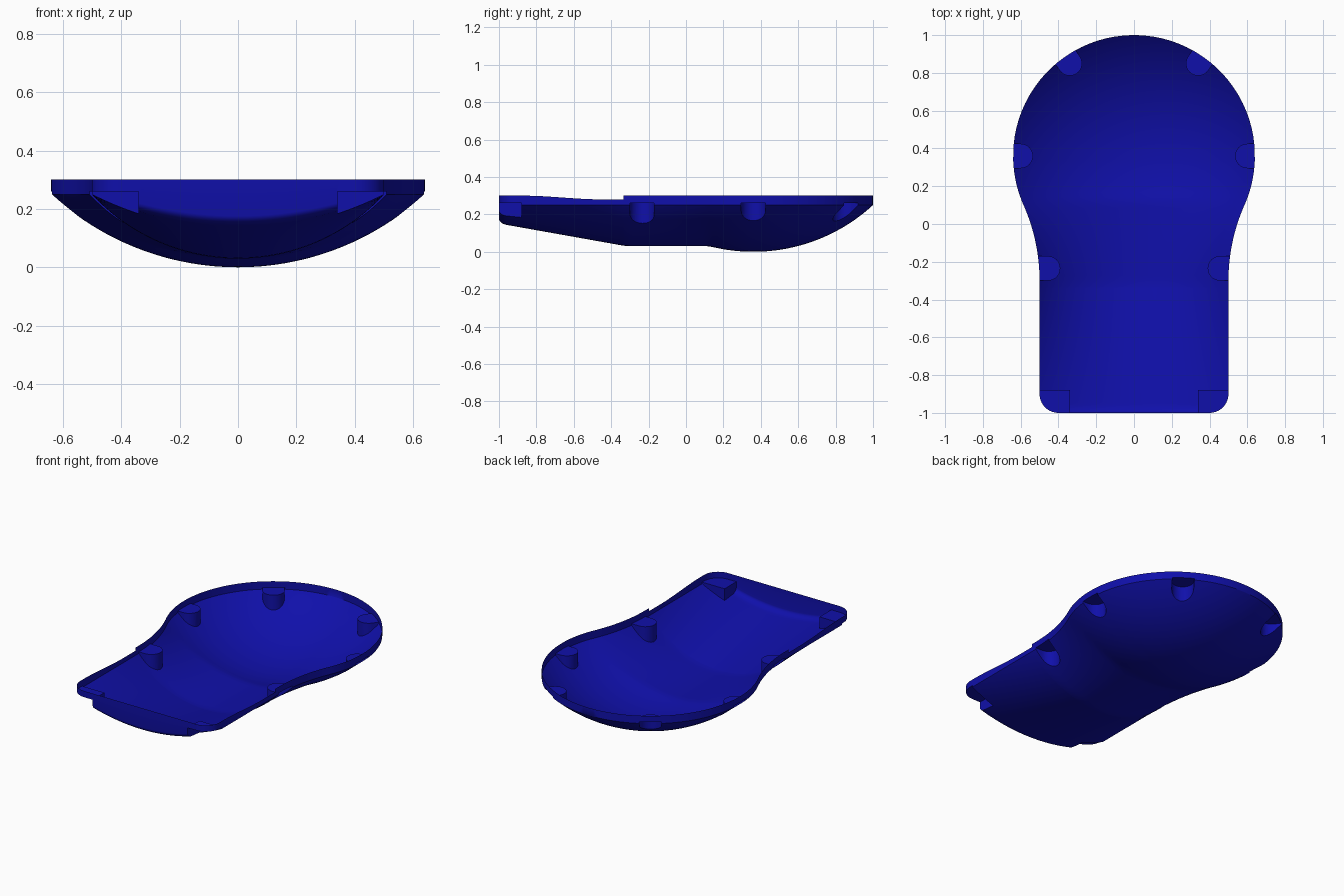
import bpy, bmesh, math
from mathutils import Matrix, Vector

if "Cube" in bpy.data.objects:
    bpy.data.objects.remove(bpy.data.objects["Cube"])

HEAD_Y, HEAD_R, EDGE = 0.36, 0.64, 0.25
SPH = (HEAD_R**2 + EDGE**2) / (2 * EDGE)      # bowl sphere radius


def arc_width(y):
    """Half width of the plan outline, ignoring the rounded end corners."""
    if y > 0.10:
        return math.sqrt(max(0, HEAD_R**2 - (y - HEAD_Y)**2))
    if y > -0.30:
        return 1.486 - math.sqrt(0.986**2 - (y + 0.30)**2)
    return 0.5


def plan_width(y):
    if y < -0.9:
        return 0.4 + math.sqrt(max(0, 0.01 - (y + 0.9)**2))
    return arc_width(y)


def keel(y):
    """Height of the lowest line of the shell."""
    if y < -0.32:
        return 0.03 + (-0.32 - y) * 0.178
    s = SPH - math.sqrt(SPH**2 - (y - HEAD_Y)**2)
    return s if y > HEAD_Y else min(0.03, s)


def floor_z(x, y):
    w, b = arc_width(y), keel(y)
    h = EDGE - b
    if w < 1e-4 or h < 1e-4:
        return EDGE
    r = (w * w + h * h) / (2 * h)
    z = b + r - math.sqrt(max(0, r * r - x * x))
    t = min(1, max(0, (-0.96 - y) / 0.04))    # soft edge at the end wall
    return z + 0.025 * (1 - math.sqrt(1 - t * t))


def rim_z(y):
    if y > -0.335:
        return 0.30
    t = min(1, max(0, (-0.45 - y) / 0.42))
    return 0.28 + 0.02 * t * t * (3 - 2 * t)


# shell: closed body, floor below and cap above
ys = [-1 + 0.1 * (1 - math.cos(math.pi / 2 * i / 10)) for i in range(10)]
ys += [-0.9 + i * 0.02825 for i in range(20)] + [-0.3351, -0.3349]
ys += [-0.30 + i * 0.0275 for i in range(24)]
ys += [HEAD_Y + HEAD_R * math.sin(math.pi / 2 * i / 28) for i in range(1, 29)]
N = 48
bm = bmesh.new()
low, top = [], []
for y in ys:
    w = plan_width(y)
    xs = [w * math.sin(math.pi / 2 * (2 * i / N - 1)) for i in range(N + 1)]
    low.append([bm.verts.new((x, y, floor_z(x, y))) for x in xs])
    top.append([bm.verts.new((x, y, rim_z(y))) for x in xs])
for j in range(len(ys) - 1):
    for i in range(N):
        for g in (low, top):
            bm.faces.new((g[j][i], g[j][i + 1], g[j + 1][i + 1], g[j + 1][i]))
    for i in (0, N):
        bm.faces.new((low[j][i], low[j + 1][i], top[j + 1][i], top[j][i]))
for i in range(N):
    bm.faces.new((low[0][i], low[0][i + 1], top[0][i + 1], top[0][i]))
bmesh.ops.remove_doubles(bm, verts=bm.verts, dist=1e-5)
bmesh.ops.recalc_face_normals(bm, faces=bm.faces)
me = bpy.data.meshes.new("shell")
bm.to_mesh(me)
bm.free()
shell = bpy.data.objects.new("shell", me)
bpy.context.collection.objects.link(shell)


# fastener pockets: U-shaped slots opening outward, flat roof at z = 0.26
def slot(bm, x, y, ang, r=0.065, square=False):
    if square:
        pts = [(-r, -r), (0.3, -r), (0.3, r), (-r, r)]
    else:
        pts = [(0.2, -r), (0.2, r)]
        pts += [(r * math.cos(a), r * math.sin(a))
                for a in (math.pi / 2 + math.pi * k / 16 for k in range(17))]
    rot = Matrix.Rotation(ang, 3, 'Z')
    vs = [bm.verts.new(rot @ Vector((a, b, 0)) + Vector((x, y, -0.1))) for a, b in pts]
    f = bm.faces.new(vs)
    ext = bmesh.ops.extrude_face_region(bm, geom=[f])["geom"]
    bmesh.ops.translate(bm, vec=(0, 0, 0.36),
                        verts=[v for v in ext if isinstance(v, bmesh.types.BMVert)])


bm = bmesh.new()
for s in (1, -1):
    def outward(a):
        return a if s > 0 else math.pi - a
    slot(bm, s * 0.60, 0.36, outward(0))
    slot(bm, s * 0.455, -0.235, outward(0))
    slot(bm, s * 0.34, 0.85, outward(math.atan2(0.49, 0.34)))
    slot(bm, s * 0.405, -0.945, outward(0), square=True)
bmesh.ops.recalc_face_normals(bm, faces=bm.faces)
cm = bpy.data.meshes.new("pocket_cutter")
bm.to_mesh(cm)
bm.free()
cutter = bpy.data.objects.new("pocket_cutter", cm)
bpy.context.collection.objects.link(cutter)
cutter.hide_render = True

mod = shell.modifiers.new("pockets", 'BOOLEAN')
mod.operation, mod.solver, mod.object = 'DIFFERENCE', 'EXACT', cutter
bpy.context.view_layer.objects.active = shell
shell.select_set(True)
bpy.ops.object.modifier_apply(modifier=mod.name)
bpy.data.objects.remove(cutter)

# open the top: remove the cap, leaving the thin shell
bm = bmesh.new()
bm.from_mesh(shell.data)
bm.normal_update()
cap = [f for f in bm.faces if f.normal.z > 0.5 and f.calc_center_median().z > 0.27]
cap += [f for f in bm.faces if abs(f.normal.y) > 0.9
        and abs(f.calc_center_median().y + 0.335) < 1e-3]
bmesh.ops.delete(bm, geom=list(set(cap)), context='FACES')
bm.to_mesh(shell.data)
bm.free()

mat = bpy.data.materials.new("blue_plastic")
mat.diffuse_color = (0.005, 0.005, 0.4, 1)
mat.use_nodes = True
mat.node_tree.nodes["Principled BSDF"].inputs["Base Color"].default_value = mat.diffuse_color
shell.data.materials.clear()
shell.data.materials.append(mat)
bpy.ops.object.shade_smooth_by_angle(angle=math.radians(35))
